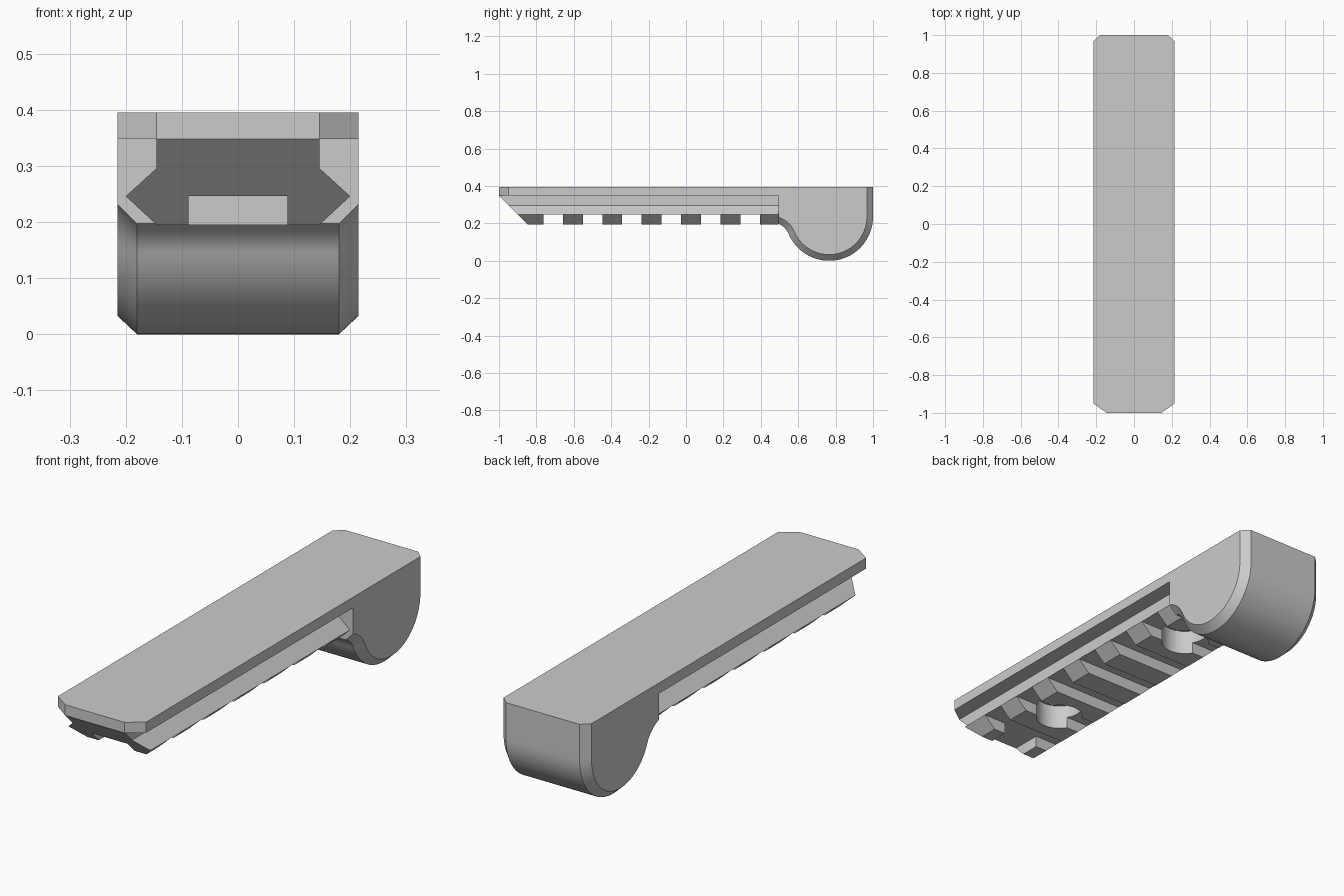
import bpy, bmesh, math

if "Cube" in bpy.data.objects:
    bpy.data.objects.remove(bpy.data.objects["Cube"])


def loft(name, loops):
    """Skin equal-length point loops and cap both ends."""
    bm = bmesh.new()
    rings = [[bm.verts.new(p) for p in loop] for loop in loops]
    n = len(rings[0])
    for a, b in zip(rings, rings[1:]):
        for i in range(n):
            j = (i + 1) % n
            bm.faces.new((a[i], a[j], b[j], b[i]))
    bm.faces.new(rings[0])
    bm.faces.new(rings[-1])
    bmesh.ops.recalc_face_normals(bm, faces=bm.faces[:])
    me = bpy.data.meshes.new(name)
    bm.to_mesh(me)
    bm.free()
    ob = bpy.data.objects.new(name, me)
    bpy.context.collection.objects.link(ob)
    return ob


def box(name, x, y0, y1, z0, z1):
    pts = [(-x, y0), (x, y0), (x, y1), (-x, y1)]
    return loft(name, [[(a, b, z) for a, b in pts] for z in (z0, z1)])


def cylinder(name, r, y, z0, z1, n=48):
    ang = [2 * math.pi * i / n for i in range(n)]
    return loft(name, [[(r * math.cos(a), y + r * math.sin(a), z) for a in ang]
                       for z in (z0, z1)])


def combine(target, tool, operation):
    m = target.modifiers.new(operation.lower(), 'BOOLEAN')
    m.operation, m.object, m.solver = operation, tool, 'EXACT'
    bpy.context.view_layer.objects.active = target
    bpy.ops.object.modifier_apply(modifier=m.name)
    bpy.data.objects.remove(tool, do_unlink=True)


TOP, PLATE, JOIN = 0.395, 0.348, 0.495

# Rail with flared sides and a front end sloped at 45 degrees
half = [(0.145, PLATE), (0.145, 0.296), (0.2, 0.246), (0.145, 0.195)]
section = half + [(-x, z) for x, z in reversed(half)]
body = loft("rail_mount", [[(x, -1 + PLATE - z, z) for x, z in section],
                           [(x, JOIN, z) for x, z in section]])

# Cross slots at an even pitch
for i in range(6):
    y = -0.71 + 0.2105 * i
    combine(body, box("slot", 0.3, y - 0.052, y + 0.052, 0.1, 0.246), 'DIFFERENCE')
# Notch through the first tooth
combine(body, box("front_notch", 0.088, -1.1, -0.72, 0.1, 0.246), 'DIFFERENCE')

# Top plate with clipped front corners
outline = [(-0.145, -1), (0.145, -1), (0.215, -0.95), (0.215, JOIN),
           (-0.215, JOIN), (-0.215, -0.95)]
combine(body, loft("top_plate", [[(x, y, z) for x, y in outline]
                                 for z in (PLATE, TOP)]), 'UNION')


def block_profile(d):
    """Side outline of the rounded end block, inset by d."""
    cy, cz, R, r = 0.765, 0.235, 0.235, 0.1
    fz = 0.195 + 0.005 - r + 0.005
    fy = cy - math.sqrt((R + r) ** 2 - (cz - fz) ** 2)
    touch = math.atan2(cz - fz, cy - fy)
    start = math.acos((JOIN - fy) / (r + d))
    pts = [(JOIN, TOP)]
    for i in range(12):          # concave fillet below the rail
        a = start + (touch - start) * i / 12
        pts.append((fy + (r + d) * math.cos(a), fz + (r + d) * math.sin(a)))
    for i in range(41):          # round nose
        a = touch + math.pi + (math.pi - touch) * i / 40
        pts.append((cy + (R - d) * math.cos(a), cz + (R - d) * math.sin(a)))
    return pts + [(1 - d, TOP)]


# Rounded end block with bevelled rims
stations = [(-0.215, 0.033), (-0.18, 0), (0.18, 0), (0.215, 0.033)]
combine(body, loft("end_block", [[(x, y, z) for y, z in block_profile(d)]
                                 for x, d in stations]), 'UNION')

# Two stepped screw holes, open underneath
for y in (-0.5, 0.342):
    combine(body, cylinder("counterbore", 0.1, y, 0.1, 0.305), 'DIFFERENCE')
    combine(body, cylinder("screw_hole", 0.06, y, 0.1, 0.355), 'DIFFERENCE')

bpy.ops.object.select_all(action='DESELECT')
body.select_set(True)
bpy.context.view_layer.objects.active = body
bpy.ops.object.shade_smooth_by_angle(angle=math.radians(25))
